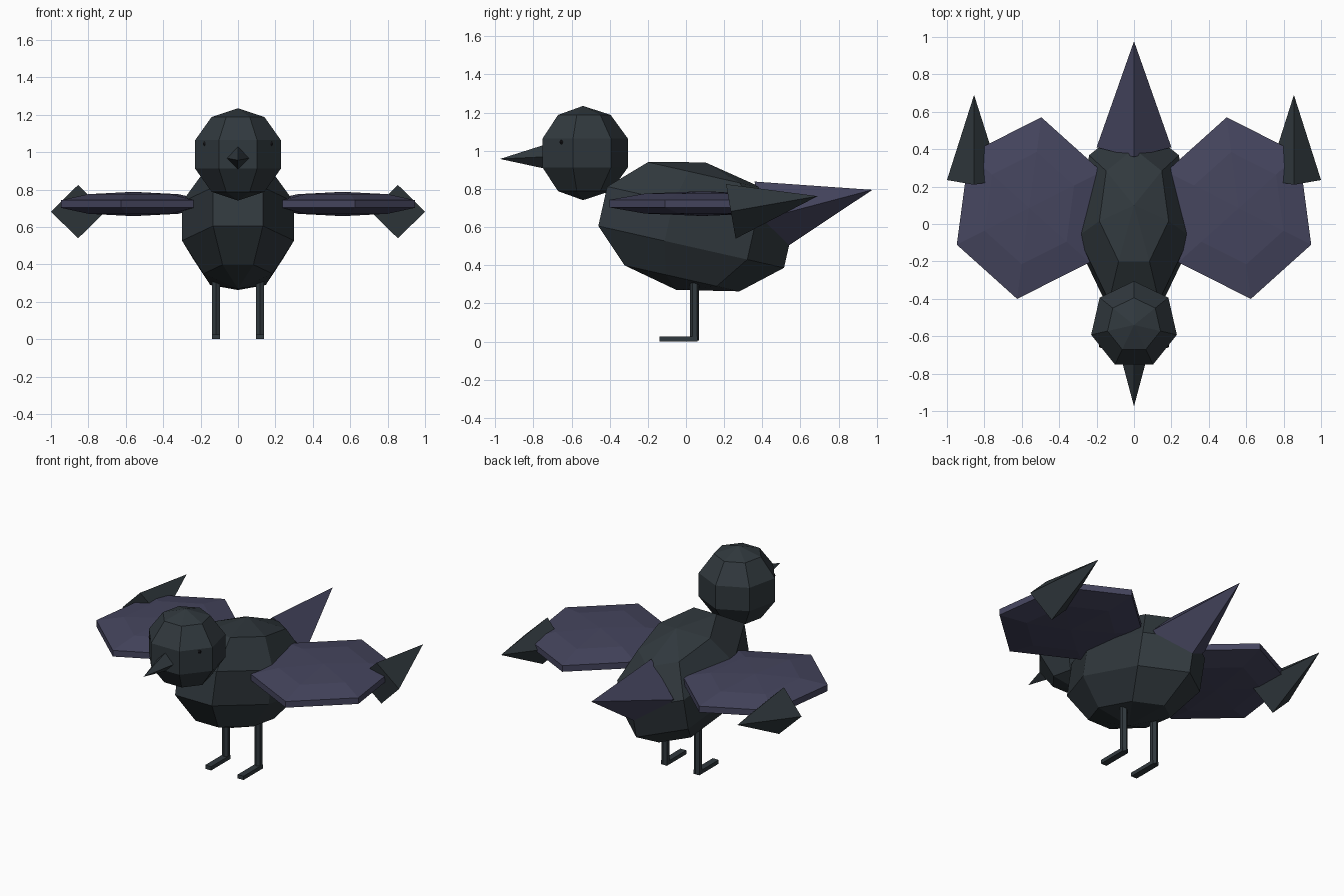
import bpy, bmesh, math
from mathutils import Matrix, Vector

if "Cube" in bpy.data.objects:
    bpy.data.objects.remove(bpy.data.objects["Cube"])


def colour(name, rgb):
    m = bpy.data.materials.new(name)
    m.diffuse_color = (*rgb, 1)
    m.use_nodes = True
    m.node_tree.nodes["Principled BSDF"].inputs["Base Color"].default_value = m.diffuse_color
    return m


PLUMAGE = colour("dark slate", (0.030, 0.040, 0.047))
FEATHER = colour("dusky violet", (0.060, 0.060, 0.113))
BLACK = colour("black", (0.008, 0.008, 0.010))


def finish(name, bm, mat):
    bmesh.ops.recalc_face_normals(bm, faces=bm.faces)
    mesh = bpy.data.meshes.new(name)
    bm.to_mesh(mesh)
    bm.free()
    mesh.materials.append(mat)
    ob = bpy.data.objects.new(name, mesh)
    bpy.context.collection.objects.link(ob)
    return ob


def ball(name, loc, scale, mat, segs=7, rings=5, tilt=0, turn=0):
    """Faceted ellipsoid with one column of vertices on its +y side."""
    bm = bmesh.new()
    top, bottom = bm.verts.new((0, 0, 1)), bm.verts.new((0, 0, -1))
    rows = []
    for r in range(1, rings):
        t = math.pi * r / rings
        rows.append([bm.verts.new((math.sin(t) * math.sin(a), math.sin(t) * math.cos(a), math.cos(t)))
                     for a in (2 * math.pi * k / segs for k in range(segs))])
    for k in range(segs):
        n = (k + 1) % segs
        bm.faces.new((top, rows[0][k], rows[0][n]))
        bm.faces.new((bottom, rows[-1][n], rows[-1][k]))
        for a, b in zip(rows, rows[1:]):
            bm.faces.new((a[k], b[k], b[n], a[n]))
    bm.transform(Matrix.Translation(loc) @ Matrix.Rotation(math.radians(turn), 4, 'Z')
                 @ Matrix.Rotation(math.radians(tilt), 4, 'X') @ Matrix.Diagonal((*scale, 1)))
    return finish(name, bm, mat)


def spike(name, base, tip, radius, mat):
    """Four-sided pyramid with its corners at top, bottom and sides."""
    base, tip = Vector(base), Vector(tip)
    side = Vector((1, 0, 0))
    up = side.cross(tip - base).normalized()
    bm = bmesh.new()
    ring = [bm.verts.new(base + d * radius) for d in (side, up, -side, -up)]
    apex = bm.verts.new(tip)
    bm.faces.new(ring)
    for k in range(4):
        bm.faces.new((ring[k], ring[(k + 1) % 4], apex))
    return finish(name, bm, mat)


def block(name, loc, size, mat):
    bm = bmesh.new()
    bmesh.ops.create_cube(bm, size=1)
    bm.transform(Matrix.Translation(loc) @ Matrix.Diagonal((*size, 1)))
    return finish(name, bm, mat)


def rod(name, x, y, z0, z1, radius, mat):
    bm = bmesh.new()
    bmesh.ops.create_cone(bm, cap_ends=True, segments=6, radius1=radius, radius2=radius, depth=z1 - z0)
    bm.transform(Matrix.Translation((x, y, (z0 + z1) / 2)))
    return finish(name, bm, mat)


# Body, head, beak and tail
ball("body", (0, 0.025, 0.605), (0.323, 0.552, 0.343), PLUMAGE, tilt=-12.7)
ball("head", (0, -0.54, 0.988), (0.247, 0.247, 0.247), PLUMAGE)
spike("beak", (0, -0.60, 0.975), (0, -0.975, 0.957), 0.10, PLUMAGE)
spike("tail", (0, 0.41, 0.645), (0, 0.977, 0.795), 0.20, FEATHER)

# Paired parts
for s, tag in ((1, "right"), (-1, "left")):
    ball(tag + "_wing", (s * 0.56, 0.085, 0.723), (0.435, 0.515, 0.065), FEATHER, segs=6, turn=s * 7.6)
    spike(tag + "_wing_tip", (s * 0.855, 0.235, 0.682), (s * 0.855, 0.69, 0.762), 0.145, PLUMAGE)
    ball(tag + "_eye", (s * 0.175, -0.65, 1.045), (0.014, 0.014, 0.014), BLACK, segs=6, rings=4)
    rod(tag + "_leg", s * 0.117, 0.045, 0.005, 0.34, 0.024, PLUMAGE)
    block(tag + "_foot", (s * 0.117, -0.04, 0.0125), (0.042, 0.20, 0.025), PLUMAGE)
